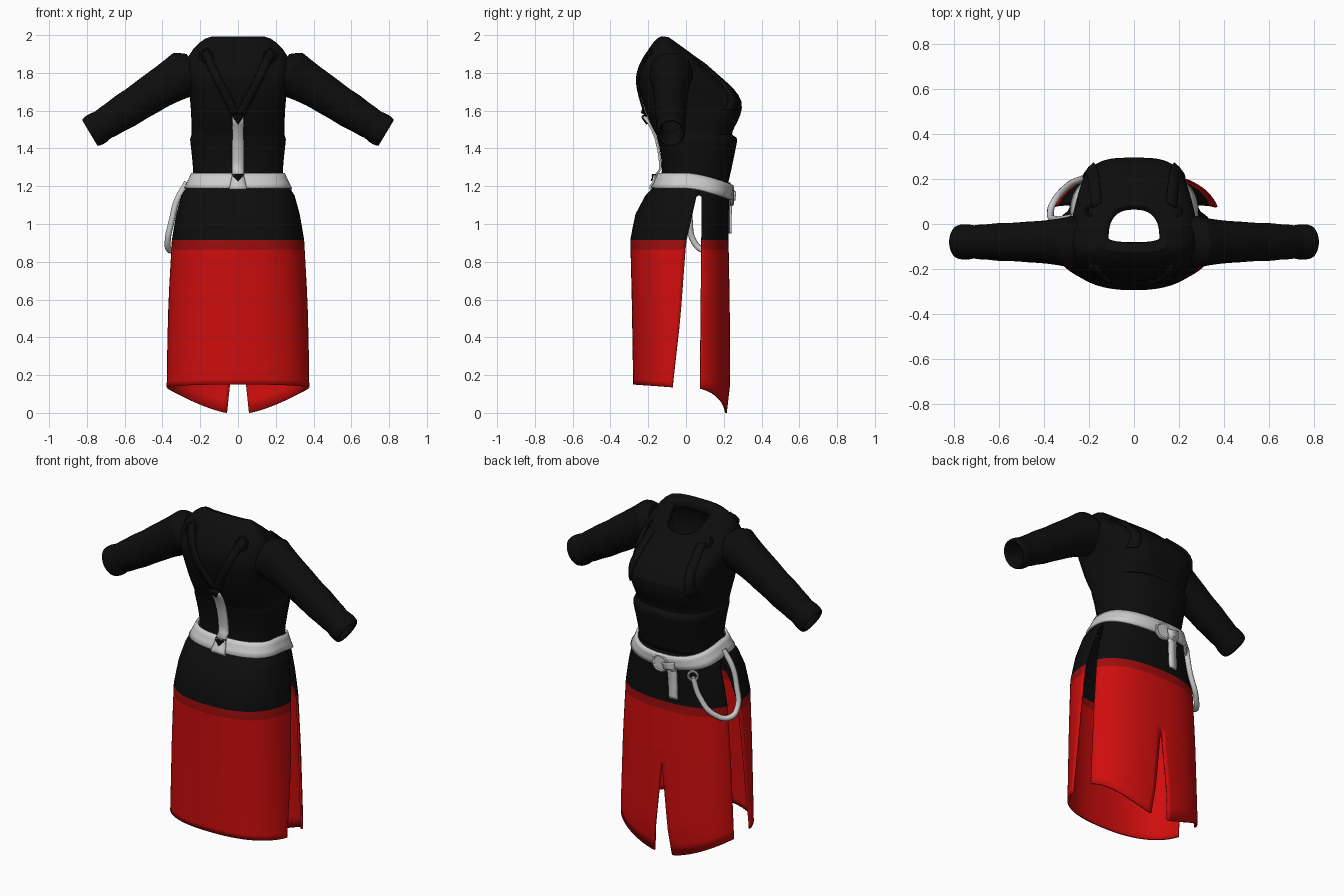
import bpy, math
from mathutils import Vector

if "Cube" in bpy.data.objects:
    bpy.data.objects.remove(bpy.data.objects["Cube"])

def mat(name, r, g, b):
    m = bpy.data.materials.new(name)
    m.diffuse_color = (r, g, b, 1)
    m.use_nodes = True
    m.node_tree.nodes["Principled BSDF"].inputs["Base Color"].default_value = m.diffuse_color
    return m

BLACK = mat("black cloth", .004, .004, .004)
RED = mat("red cloth", .62, .004, .004)
DARK_RED = mat("dark red trim", .33, .004, .004)
GREY = mat("pale grey leather", .6, .6, .6)

def finish(ob, angle=40):
    bpy.ops.object.select_all(action='DESELECT')
    ob.select_set(True)
    bpy.context.view_layer.objects.active = ob
    bpy.ops.object.shade_smooth_by_angle(angle=math.radians(angle))
    return ob

def loft(name, rows, mats, closed=True, thick=0, mirror=False, subsurf=0, rule=None):
    """Skin a list of equally long point rows."""
    n = len(rows[0])
    verts = [p for r in rows for p in r]
    faces = [(i*n+j, i*n+(j+1) % n, (i+1)*n+(j+1) % n, (i+1)*n+j)
             for i in range(len(rows)-1) for j in range(n if closed else n-1)]
    me = bpy.data.meshes.new(name)
    me.from_pydata(verts, [], faces)
    for m in mats:
        me.materials.append(m)
    if rule:
        for p in me.polygons:
            p.material_index = rule(p.center)
    ob = bpy.data.objects.new(name, me)
    bpy.context.collection.objects.link(ob)
    finish(ob)
    if mirror:
        ob.modifiers.new("mirror", 'MIRROR').merge_threshold = .0005
    if subsurf:
        s = ob.modifiers.new("smooth", 'SUBSURF')
        s.levels = s.render_levels = subsurf
    if thick:
        s = ob.modifiers.new("thickness", 'SOLIDIFY')
        s.thickness, s.offset = thick, 0
    return ob

def look(table, z):
    """Interpolate a descending table of (z, values...)."""
    if z >= table[0][0]:
        return table[0][1:]
    for a, b in zip(table, table[1:]):
        if z >= b[0]:
            k = (a[0]-z)/(a[0]-b[0])
            return [p+(q-p)*k for p, q in zip(a[1:], b[1:])]
    return table[-1][1:]

def oval(t, w, yb, yf, yc, n):
    c, s = math.cos(t), math.sin(t)
    x = w*math.copysign(abs(c)**(2/n), c)
    return x, yc+(yf-yc if s > 0 else yc-yb)*math.copysign(abs(s)**(2/n), s)

# ---- bodice: z at back, z at front, half width, y back, y front, y of widest point, squareness
BODICE = [(1.20, 1.20, .235, -.135, .215, .03, 2.4), (1.28, 1.28, .232, -.12, .235, .03, 2.5),
          (1.38, 1.38, .242, -.13, .255, .02, 2.7), (1.44, 1.44, .25, -.145, .268, .02, 2.8),
          (1.458, 1.458, .25, -.15, .268, .01, 2.8), (1.468, 1.468, .24, -.15, .232, 0, 2.8),
          (1.52, 1.51, .242, -.18, .25, 0, 3), (1.60, 1.58, .245, -.213, .29, -.02, 3.3),
          (1.68, 1.65, .25, -.235, .298, -.04, 3.5), (1.74, 1.71, .265, -.25, .255, -.07, 3.2),
          (1.81, 1.765, .285, -.25, .195, -.09, 2.7), (1.89, 1.81, .265, -.217, .14, -.1, 2.5),
          (1.96, 1.845, .205, -.172, .10, -.1, 2.4), (2.0, 1.865, .14, -.13, .08, -.1, 2.3),
          (1.99, 1.85, .115, -.085, .068, -.06, 2.5), (1.95, 1.82, .118, -.085, .068, -.06, 2.5)]
rows = []
for zb, zf, w, yb, yf, yc, n in BODICE:
    row = []
    for j in range(56):
        x, y = oval(j*math.tau/56, w, yb, yf, yc, n)
        f = min(1, max(0, (yf-y)/(yf+.1)))
        row.append((x, y, zf+(zb-zf)*f))
    rows.append(row)
loft("bodice", rows, [BLACK], thick=.008, subsurf=1)

# ---- sleeves with seam ridge, creases and hollow cuff: x, z, radius
SLEEVE = [(.22, 1.815, .10), (.255, 1.80, .125), (.275, 1.795, .133), (.30, 1.785, .122),
          (.36, 1.75, .112), (.42, 1.715, .104), (.48, 1.675, .102), (.54, 1.635, .094),
          (.60, 1.597, .097), (.65, 1.566, .087), (.69, 1.54, .088), (.715, 1.525, .08),
          (.735, 1.512, .089), (.775, 1.488, .088), (.788, 1.48, .078), (.78, 1.485, .062), (.70, 1.535, .058)]
rows = []
for x, z, r in SLEEVE:
    row = []
    for j in range(28):
        t = j*math.tau/28
        u = r*math.sin(t)
        row.append((x+.515*u, -.08+.9*r*math.cos(t), z+.857*u))
    rows.append(row)
loft("sleeves", rows, [BLACK], mirror=True, subsurf=1)

# ---- skirt: z, half width, y back, y front
SKIRT = [(1.27, .228, -.13, .232), (1.2, .26, -.16, .23), (1.15, .295, -.21, .225),
         (1.05, .322, -.263, .22), (.92, .345, -.29, .22), (.6, .363, -.282, .226),
         (.16, .378, -.275, .23), (0, .385, -.275, .212)]
SLIT_BACK = [(1.155, .07), (1.145, .055), (.9, .0), (.5, -.03), (.15, -.07)]
SLIT_FRONT = [(1.155, .07), (1.145, .085), (.15, .075)]
N = 2.4

def angle_at(y, r):
    return math.copysign(math.asin(min(1, abs(y)/r)**(N/2)), y)

def skirt_point(z, u, back):
    w, yb, yf = look(SKIRT, z)
    if back:
        y = look(SLIT_BACK, z)[0]
        t0, t1 = -math.pi/2, angle_at(y, -yb if y < 0 else yf)
    else:
        gap = max(0, .058*(.56-z)/.56)
        t0 = angle_at(look(SLIT_FRONT, z)[0], yf)
        t1 = math.acos((gap/w)**(N/2))
    x, y = oval(t0+(t1-t0)*u, w, yb, yf, 0, N)
    return (x if x > 1e-5 else 0, y, z)

def cloth(c):
    return 0 if c.z > .915 else (1 if c.z > .865 else 2)

TOP = [1.22, 1.19, 1.155, 1.145, 1.10, 1.05, .98, .915, .865, .75, .65, .56]
cols = [j/24 for j in range(25)]
rows = [[skirt_point(z-.015*u*u*(z < .2), u, True) for u in cols] for z in TOP+[.45, .35, .25, .18, .15]]
loft("rear_skirt_panel", rows, [BLACK, DARK_RED, RED], closed=False, thick=.01, mirror=True, rule=cloth)
rows = []
for zr in TOP+[.45, .35, .25, .15, .07, 0]:
    row = []
    for u in cols:
        low = .135*max(0, math.cos(.3+(math.pi/2-.3)*u))**1.2
        z = zr+low*max(0, 1-zr/.5)
        row.append(skirt_point(z, u, False))
    rows.append(row)
loft("split_skirt_panel", rows, [BLACK, DARK_RED, RED], closed=False, thick=.01, mirror=True, rule=cloth)

# ---- belt, dipping towards +y
rows = []
for k in range(4):
    row = []
    for j in range(64):
        t = j*math.tau/64
        y0 = oval(t, .26, -.16, .23, 0, N)[1]
        z = 1.268-.078*k/3-.062*(max(0, y0)/.23)**1.5
        w, yb, yf = look(SKIRT, z)
        row.append((*oval(t, w+.012, yb-.012, yf+.014, 0, N), z))
    rows.append(row)
loft("belt", rows, [GREY], thick=.014)

# ---- straps laid on the surface: path of (x, z, width), side is -1 or +1 in y
def strap(name, path, side, m, lift=.008, steps=8, thick=.012):
    bpy.context.view_layer.update()
    dg = bpy.context.evaluated_depsgraph_get()
    rows = []
    for a, b in zip(path, path[1:]):
        d = Vector((b[0]-a[0], b[1]-a[1])).normalized()
        for i in range(steps+(b is path[-1])):
            k = i/steps
            x, z, w = (p+(q-p)*k for p, q in zip(a, b))
            row = []
            for s in (-.5, 0, .5):
                px, pz = x-d.y*w*s, z+d.x*w*s
                hit, loc, *_ = bpy.context.scene.ray_cast(dg, (px, side*2, pz), (0, -side, 0))
                row.append((px, (loc.y if hit else side*.2)+side*lift, pz))
            rows.append(row)
    return loft(name, rows, [m], closed=False, thick=thick)

for s, tag in ((-1, "left"), (1, "right")):
    strap("rear_harness_"+tag, [(s*.18, 1.92, .045), (s*.10, 1.75, .045), (s*.012, 1.58, .045)], -1, BLACK)
    strap("chest_harness_"+tag, [(s*.165, 1.85, .045), (s*.18, 1.74, .045), (s*.205, 1.6, .04)], 1, BLACK)
strap("spine_strap", [(0, 1.57, .06), (0, 1.25, .062)], -1, GREY)
strap("spine_strap_top_point", [(0, 1.575, .066), (0, 1.528, .002)], -1, BLACK, .006, 4, .008)
strap("belt_rear_plate", [(0, 1.262, .06), (0, 1.182, .095)], -1, GREY, .004, 5, .01)
strap("belt_rear_point", [(0, 1.262, .066), (0, 1.228, .002)], -1, BLACK, .007, 4, .008)
strap("hanging_tab", [(-.06, 1.17, .075), (-.075, 1.10, .055), (-.08, .95, .05)], 1, GREY, .012)

# ---- rings and buckles
def ring(name, loc, r, tube, m, rot):
    bpy.ops.mesh.primitive_torus_add(location=loc, rotation=rot, major_radius=r, minor_radius=tube,
                                     major_segments=28, minor_segments=8)
    ob = bpy.context.object
    ob.name = name
    ob.data.materials.append(m)
    return finish(ob)

ring("belt_buckle_ring", (0, .243, 1.15), .045, .01, GREY, (math.pi/2, 0, 0))
bpy.ops.mesh.primitive_cylinder_add(vertices=28, radius=.042, depth=.012, location=(0, .243, 1.15),
                                    rotation=(math.pi/2, 0, 0))
bpy.context.object.name = "belt_buckle_disc"
bpy.context.object.data.materials.append(GREY)
finish(bpy.context.object)
ring("loop_buckle", (-.195, .212, 1.11), .026, .008, GREY, (math.pi/2, 0, .5))
for s, tag in ((-1, "left"), (1, "right")):
    ring("rear_harness_ring_"+tag, (s*.165, -.205, 1.89), .036, .008, BLACK, (math.radians(60), 0, 0))
    ring("chest_harness_ring_"+tag, (s*.175, .06, 1.85), .034, .008, BLACK, (math.radians(-40), 0, 0))

# ---- hanging loop on the -x hip
cu = bpy.data.curves.new("hip_loop", 'CURVE')
cu.dimensions = '3D'
cu.bevel_depth, cu.bevel_resolution, cu.resolution_u = .016, 2, 8
path = [(-.195, .212, 1.10), (-.23, .20, .99), (-.30, .165, .89), (-.362, .09, .862),
        (-.372, .04, .91), (-.35, .02, 1.02), (-.325, .02, 1.12), (-.27, .03, 1.22)]
sp = cu.splines.new('BEZIER')
sp.bezier_points.add(len(path)-1)
for bp, p in zip(sp.bezier_points, path):
    bp.co = p
    bp.handle_left_type = bp.handle_right_type = 'AUTO'
cu.materials.append(GREY)
bpy.context.collection.objects.link(bpy.data.objects.new("hip_loop", cu))
